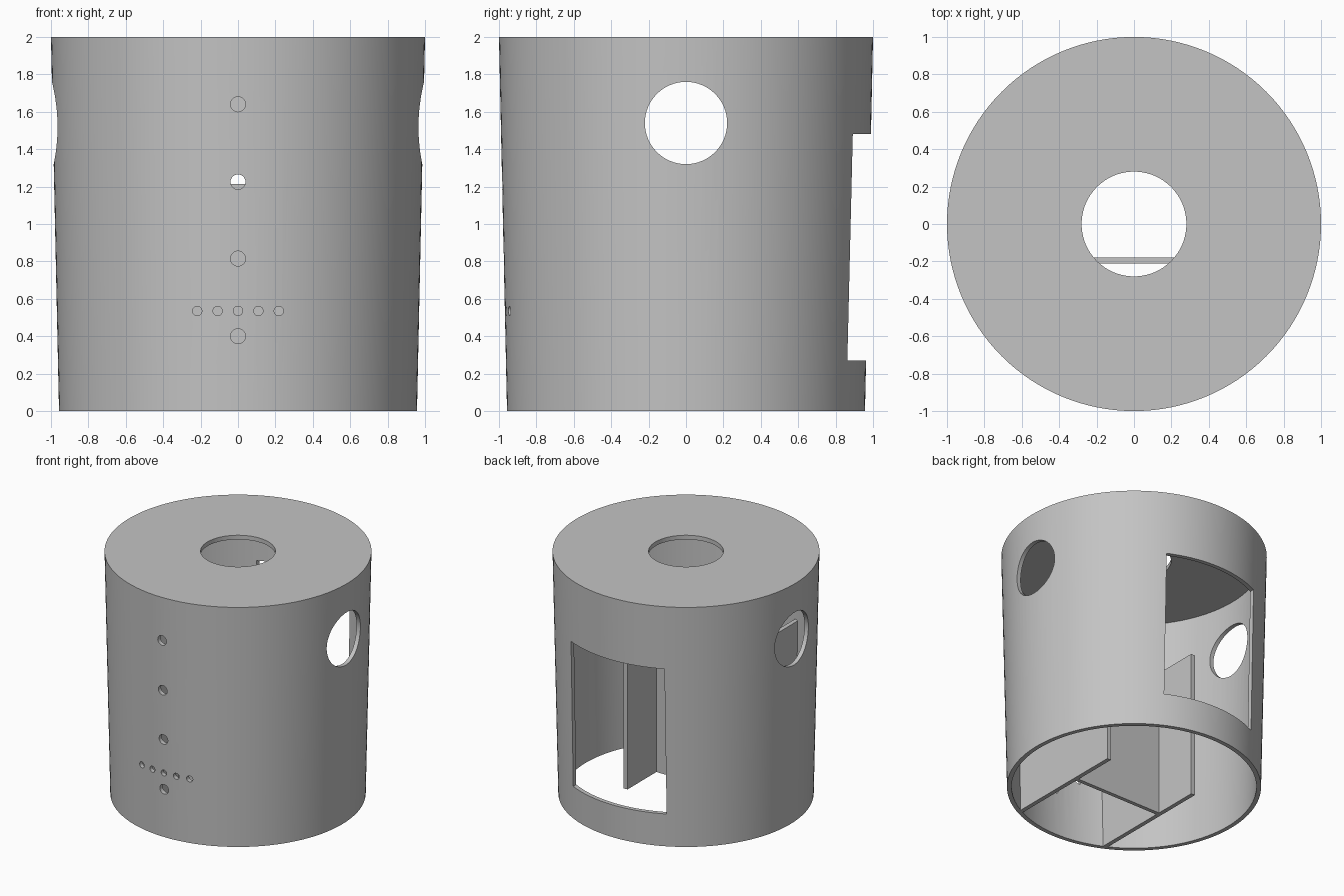
import bpy, bmesh
from math import cos, sin, pi, radians
from mathutils import Matrix

cube = bpy.data.objects.get("Cube")
if cube:
    bpy.data.objects.remove(cube, do_unlink=True)

grey = bpy.data.materials.new("plain_grey")
grey.use_nodes = True
colour = (0.55, 0.55, 0.55, 1)
grey.diffuse_color = colour
grey.node_tree.nodes["Principled BSDF"].inputs["Base Color"].default_value = colour

WALL = 0.035
SEGMENTS = 128


def make_object(name, bm):
    bmesh.ops.recalc_face_normals(bm, faces=bm.faces)
    mesh = bpy.data.meshes.new(name)
    bm.to_mesh(mesh)
    bm.free()
    mesh.materials.append(grey)
    obj = bpy.data.objects.new(name, mesh)
    bpy.context.collection.objects.link(obj)
    return obj


def lathe(name, profile):
    bm = bmesh.new()
    rings = []
    for i in range(SEGMENTS):
        a = 2 * pi * i / SEGMENTS
        rings.append([bm.verts.new((r * cos(a), r * sin(a), z)) for r, z in profile])
    n = len(profile)
    for i, ring in enumerate(rings):
        nxt = rings[(i + 1) % SEGMENTS]
        for j in range(n):
            k = (j + 1) % n
            bm.faces.new((ring[j], nxt[j], nxt[k], ring[k]))
    return make_object(name, bm)


def plate(name, outline, x0, x1):
    """Extrude a (y, z) outline from x0 to x1."""
    bm = bmesh.new()
    face = bm.faces.new([bm.verts.new((x0, y, z)) for y, z in outline])
    moved = bmesh.ops.extrude_face_region(bm, geom=[face])["geom"]
    verts = [v for v in moved if isinstance(v, bmesh.types.BMVert)]
    bmesh.ops.translate(bm, verts=verts, vec=(x1 - x0, 0, 0))
    return make_object(name, bm)


def rod(name, radius, length, centre, axis, segments):
    bm = bmesh.new()
    turn = Matrix.Rotation(radians(90), 4, axis)
    bmesh.ops.create_cone(bm, cap_ends=True, segments=segments, radius1=radius,
                          radius2=radius, depth=length,
                          matrix=Matrix.Translation(centre) @ turn)
    return make_object(name, bm)


def cut(target, cutter):
    mod = target.modifiers.new("cut", 'BOOLEAN')
    mod.operation = 'DIFFERENCE'
    mod.solver = 'EXACT'
    mod.object = cutter
    bpy.context.view_layer.objects.active = target
    bpy.ops.object.modifier_apply(modifier=mod.name)
    bpy.data.objects.remove(cutter, do_unlink=True)


# Tapered shell, open below, with a round opening in the lid
shell = lathe("shell", [(0.957, 0), (1, 2), (0.28, 2), (0.28, 2 - WALL),
                        (1 - WALL, 2 - WALL), (0.957 - WALL, 0)])

# Round opening through both sides
cut(shell, rod("side_cutter", 0.22, 3, (0, 0, 1.54), 'Y', 64))

# Rectangular opening at the back
cut(shell, plate("back_cutter", [(0.5, 0.27), (1.3, 0.27), (1.3, 1.48), (0.5, 1.48)],
                 -0.427, 0.427))

# Column of holes and row of small holes at the front
for z in (0.4, 0.815, 1.225, 1.64):
    cut(shell, rod("hole_cutter", 0.04, 0.4, (0, -0.95, z), 'X', 32))
for i in range(-2, 3):
    cut(shell, rod("small_hole_cutter", 0.025, 0.4, (i * 0.109, -0.95, 0.535), 'X', 24))

bpy.ops.object.select_all(action='DESELECT')
shell.select_set(True)
bpy.context.view_layer.objects.active = shell
bpy.ops.object.shade_smooth_by_angle(angle=radians(30))

# Inner partitions: two side walls that follow the taper, joined by a cross wall
HEIGHT = 1.215
side = [(0.2, 0), (0.2, HEIGHT), (-0.862, HEIGHT), (-0.838, 0)]
plate("left_partition", side, 0.395, 0.43)
plate("right_partition", side, -0.43, -0.395)
plate("cross_partition", [(-0.21, 0), (-0.178, 0), (-0.178, HEIGHT), (-0.21, HEIGHT)],
      -0.395, 0.395)
